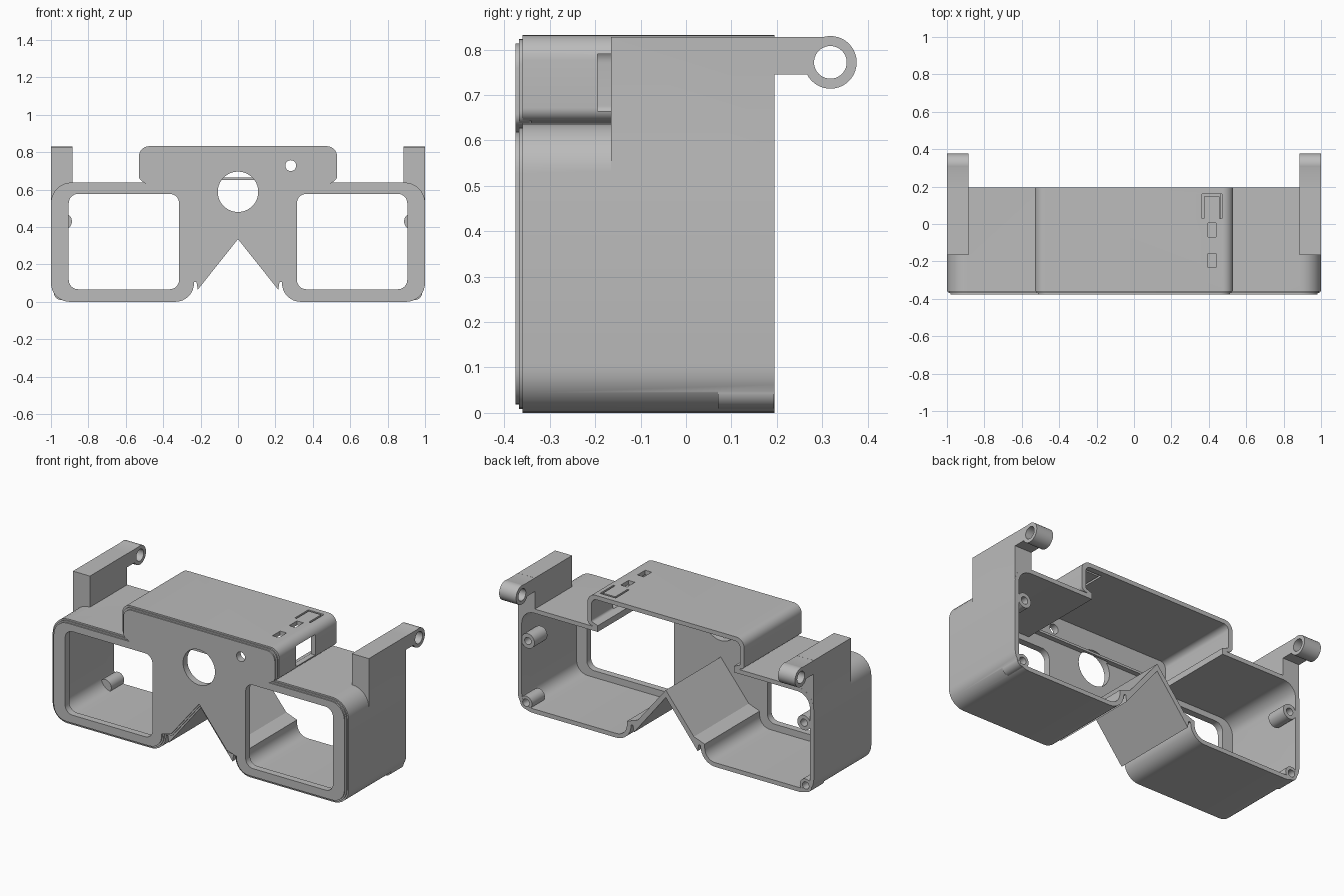
import bpy, bmesh, math
from mathutils import Vector

if "Cube" in bpy.data.objects:
    bpy.data.objects.remove(bpy.data.objects["Cube"], do_unlink=True)

grey = bpy.data.materials.new("plain grey")
grey.use_nodes = True
grey.diffuse_color = (0.5, 0.5, 0.5, 1)
grey.node_tree.nodes["Principled BSDF"].inputs["Base Color"].default_value = (0.5, 0.5, 0.5, 1)


def rounded(corners, steps=8):
    """Closed outline from (u, v, radius) corners."""
    out = []
    for i, (u, v, r) in enumerate(corners):
        p = Vector((u, v))
        if r == 0:
            out.append(p)
            continue
        a = (Vector(corners[i - 1][:2]) - p).normalized()
        b = (Vector(corners[(i + 1) % len(corners)][:2]) - p).normalized()
        half = a.angle(b) / 2
        centre = p + (a + b).normalized() * (r / math.sin(half))
        start = p + a * (r / math.tan(half)) - centre
        end = p + b * (r / math.tan(half)) - centre
        sweep = start.angle_signed(end)
        for k in range(steps + 1):
            t = -sweep * k / steps
            c, s = math.cos(t), math.sin(t)
            out.append(centre + Vector((start.x * c - start.y * s, start.x * s + start.y * c)))
    return out


def mirrored(half):
    """Complete a right-hand half outline across the centre line."""
    return half + [(-u, v, r) for u, v, r in reversed(half) if u > 0]


def rect(u0, u1, v0, v1, r=0):
    return rounded([(u0, v0, r), (u1, v0, r), (u1, v1, r), (u0, v1, r)])


def circle(u, v, r, n=40):
    return [Vector((u + r * math.cos(2 * math.pi * i / n),
                    v + r * math.sin(2 * math.pi * i / n))) for i in range(n)]


def prism(name, outline, lo, hi, axis="y"):
    """Extrude an outline along an axis (x: outline is yz, y: xz, z: xy)."""
    place = {"x": lambda p, d: (d, p.x, p.y),
             "y": lambda p, d: (p.x, d, p.y),
             "z": lambda p, d: (p.x, p.y, d)}[axis]
    bm = bmesh.new()
    face = bm.faces.new([bm.verts.new(place(p, lo)) for p in outline])
    new = bmesh.ops.extrude_face_region(bm, geom=[face])["geom"]
    shift = Vector(place(Vector((0, 0)), hi - lo))
    bmesh.ops.translate(bm, vec=shift, verts=[g for g in new if isinstance(g, bmesh.types.BMVert)])
    bmesh.ops.recalc_face_normals(bm, faces=bm.faces)
    mesh = bpy.data.meshes.new(name)
    bm.to_mesh(mesh)
    bm.free()
    ob = bpy.data.objects.new(name, mesh)
    bpy.context.collection.objects.link(ob)
    mesh.materials.append(grey)
    return ob


def combine(target, tool, operation):
    mod = target.modifiers.new("bool", "BOOLEAN")
    mod.operation, mod.solver, mod.object = operation, "EXACT", tool
    bpy.context.view_layer.objects.active = target
    bpy.ops.object.modifier_apply(modifier=mod.name)
    bpy.data.objects.remove(tool, do_unlink=True)


def add(*args):
    combine(body, prism("added", *args), "UNION")


def cut(*args):
    combine(body, prism("cutter", *args), "DIFFERENCE")


def outer(d, notch):
    """Shell outline shrunk by d, optionally with the slit beside the nose flap."""
    half = [(0.53 - d, 0.832 - d, 0.055), (0.53 - d, 0.65 - d / 2, 0.03),
            (0.49 - d, 0.638 - d, 0), (1 - d, 0.638 - d, 0.11 - d), (1 - d, d, 0.1 - d),
            (0.235 + d, d, 0.1 - d)]
    if notch:
        half += [(0.235, 0.105, 0), (0.222, 0.105, 0), (0.215, 0.065, 0)]
    else:
        half += [(0.235 + d, 0.112, 0), (0.188, 0.103 + 1.6 * d, 0)]
    return rounded(mirrored(half + [(0, 0.335 + 1.6 * d, 0)]))


BACK = 0.195
SIDES = (-1, 1)

# Shell with a stepped front rim
body = prism("headset_shell", outer(0, True), -0.36, BACK)
add(outer(0.009, False), -0.368, -0.345)
add(outer(0.018, False), -0.376, -0.34)

# Hinge blocks and arms
for s in SIDES:
    lo, hi = sorted((s * 0.885, s * 0.9995))
    add(rect(-0.165, BACK - 0.0005, 0.45, 0.828), lo, hi, "x")
    add(rect(0.1, 0.318, 0.745, 0.8275), lo, hi, "x")
    add(circle(0.318, 0.772, 0.058), lo, hi, "x")
    cut(circle(0.318, 0.772, 0.036), lo - 0.1, hi + 0.1, "x")

# Hollow inside, open at the back
cavity = [(0.502, 0.806, 0.035), (0.502, 0.665, 0.015), (0.46, 0.65, 0), (0.46, 0.612, 0),
          (0.974, 0.612, 0.084), (0.974, 0.026, 0.074), (0.263, 0.026, 0.07),
          (0.263, 0.12, 0), (0.19, 0.146, 0), (0, 0.38, 0)]
cut(rounded(mirrored(cavity)), -0.335, BACK + 0.05)

# Narrow ledge behind the front plate
add(rect(-0.475, 0.475, 0.651, 0.665), -0.345, -0.305)

# Eye windows, centre hole and small hole
for s in SIDES:
    lo, hi = sorted((s * 0.315, s * 0.905))
    cut(rect(lo, hi, 0.067, 0.577, 0.05), -0.5, -0.3)
cut(circle(0, 0.588, 0.108, 64), -0.5, -0.32)
cut(circle(0.282, 0.728, 0.029), -0.5, -0.32)

# Side port and top slots
cut(rect(-0.195, -0.01, 0.665, 0.79), 0.48, 0.6, "x")
for y in (-0.232, -0.07):
    cut(rect(0.395, 0.438, y, y + 0.075), 0.78, 0.9, "z")
u_slot = [(0.363, 0.03), (0.363, 0.16), (0.47, 0.16), (0.47, 0.03),
          (0.458, 0.03), (0.458, 0.148), (0.375, 0.148), (0.375, 0.03)]
cut([Vector(p) for p in u_slot], 0.78, 0.9, "z")

# Screw bosses on the outer walls
for s in SIDES:
    for x, z in ((0.933, 0.43), (0.945, 0.05)):
        add(circle(s * x, z, 0.045 if z > 0.1 else 0.04), 0.07, BACK - 0.001)
        cut(circle(s * x, z, 0.022), 0.1, BACK + 0.05)

bpy.ops.object.select_all(action="DESELECT")
body.select_set(True)
bpy.context.view_layer.objects.active = body
bpy.ops.object.shade_smooth_by_angle(angle=math.radians(30))
